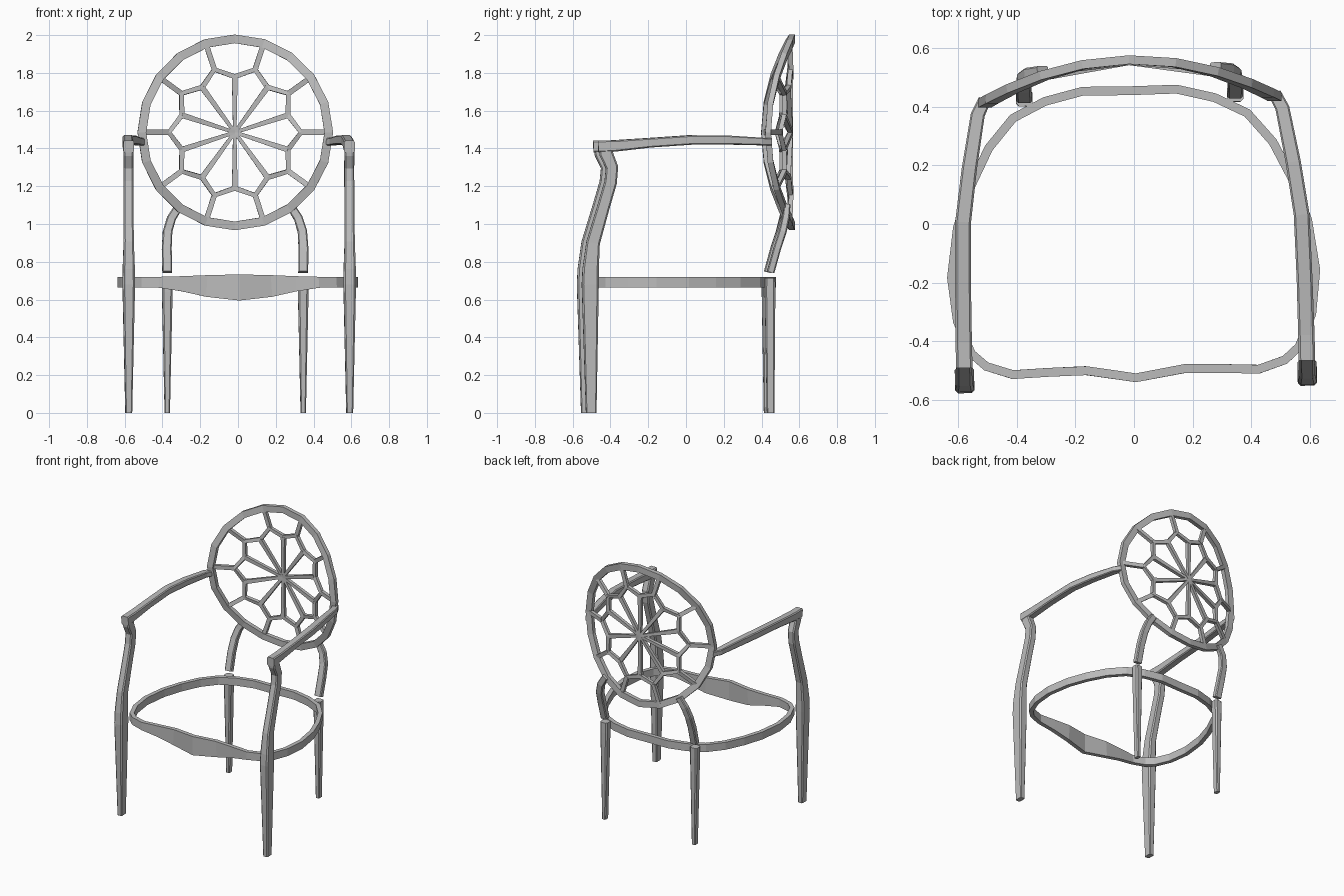
import bpy, bmesh, math
from mathutils import Vector, Matrix

if "Cube" in bpy.data.objects:
    bpy.data.objects.remove(bpy.data.objects["Cube"], do_unlink=True)

grey = bpy.data.materials.new("frame_grey")
grey.use_nodes = True
grey.diffuse_color = (0.5, 0.5, 0.5, 1)
grey.node_tree.nodes["Principled BSDF"].inputs["Base Color"].default_value = (0.5, 0.5, 0.5, 1)

# The whole chair stands turned by a hair
TURN = Matrix.Translation((-0.005, 0, 0)) @ Matrix.Rotation(0.022, 4, 'Z')
Y, Z = Vector((0, 1, 0)), Vector((0, 0, 1))


def section(a, b, chamfer):
    """Rectangle of half sizes a, b, with cut corners if chamfer > 0."""
    out = []
    c = chamfer * min(a, b)
    for sx, sy in ((1, 1), (-1, 1), (-1, -1), (1, -1)):
        if c:
            pair = [(sx * a, sy * (b - c)), (sx * (a - c), sy * b)]
            out += pair if sx == sy else pair[::-1]
        else:
            out.append((sx * a, sy * b))
    return out


def add_bar(bm, path, ref, closed=False, chamfer=0.0):
    """Sweep a bar along path rows of (x, y, z, half_a, half_b)."""
    pts = [Vector(p[:3]) for p in path]
    n = len(pts)
    rings = []
    for i, p in enumerate(pts):
        if closed:
            t = pts[(i + 1) % n] - pts[i - 1]
        else:
            t = pts[min(i + 1, n - 1)] - pts[max(i - 1, 0)]
        t.normalize()
        side = t.cross(ref).normalized()
        other = side.cross(t)
        rings.append([bm.verts.new(TURN @ (p + side * u + other * v))
                      for u, v in section(path[i][3], path[i][4], chamfer)])
    m = len(rings[0])
    for i in range(n if closed else n - 1):
        r, s = rings[i], rings[(i + 1) % n]
        for j in range(m):
            k = (j + 1) % m
            bm.faces.new((r[j], r[k], s[k], s[j]))
    if not closed:
        bm.faces.new(rings[0][::-1])
        bm.faces.new(rings[-1])


def make(name, bars):
    bm = bmesh.new()
    for args in bars:
        add_bar(bm, *args)
    bmesh.ops.recalc_face_normals(bm, faces=bm.faces)
    mesh = bpy.data.meshes.new(name)
    bm.to_mesh(mesh)
    bm.free()
    mesh.materials.append(grey)
    bpy.context.collection.objects.link(bpy.data.objects.new(name, mesh))


def pair(name, path, ref, chamfer=0.0):
    for label, s in (("left", 1), ("right", -1)):
        make(label + "_" + name, [([(s * p[0], *p[1:]) for p in path], ref, False, chamfer)])


# Front legs running up into the arm posts
pair("front_leg", [(0.585, y, z, a, b) for y, z, a, b in (
    (-0.515, 0, 0.018, 0.028), (-0.52, 0.68, 0.033, 0.045), (-0.518, 0.76, 0.032, 0.043),
    (-0.505, 0.9, 0.027, 0.036), (-0.45, 1.09, 0.026, 0.033), (-0.412, 1.22, 0.026, 0.033),
    (-0.405, 1.3, 0.026, 0.033), (-0.435, 1.37, 0.026, 0.036), (-0.437, 1.42, 0.026, 0.04))],
    Y, 0.3)

# Arms
pair("arm", [
    (0.585, -0.478, 1.41, 0.028, 0.032), (0.585, -0.39, 1.413, 0.028, 0.03),
    (0.583, -0.2, 1.43, 0.027, 0.025), (0.578, 0.02, 1.445, 0.027, 0.025),
    (0.553, 0.2, 1.445, 0.026, 0.024), (0.52, 0.385, 1.437, 0.024, 0.02),
    (0.495, 0.435, 1.435, 0.022, 0.019)], Z, 0.25)

# Back legs
pair("back_leg", [(0.36, 0.44, 0, 0.014, 0.02), (0.36, 0.437, 0.64, 0.028, 0.028),
                  (0.36, 0.437, 0.715, 0.028, 0.027)], Y, 0.35)

# Uprights carrying the back
pair("back_upright", [
    (0.36, 0.44, 0.745, 0.026, 0.02), (0.362, 0.475, 0.87, 0.026, 0.02),
    (0.357, 0.505, 0.96, 0.025, 0.02), (0.336, 0.522, 1.03, 0.024, 0.019),
    (0.295, 0.53, 1.095, 0.022, 0.016)], Y, 0.3)

# Seat rail: outline of (x, y, bottom, top), deeper at the front centre
half = [(0, 0.455), (0.16, 0.457), (0.29, 0.425), (0.4, 0.37), (0.485, 0.27), (0.55, 0.14),
        (0.598, 0), (0.622, -0.17), (0.605, -0.32), (0.56, -0.43), (0.51, -0.475),
        (0.42, -0.505), (0.3, -0.5), (0.17, -0.497), (0, -0.525)]
outline = half + [(-x, y) for x, y in half[-2:0:-1]]
rail = []
for x, y in outline:
    dip = max(0, math.cos(min(abs(x) / 0.48, 1) * math.pi) + 1) / 2 if y < -0.46 else 0
    low, high = 0.665 - 0.07 * dip, 0.72 + 0.013 * dip
    rail.append((x, y, (low + high) / 2, 0.015, (high - low) / 2))
make("seat_rail", [(rail, Z, True)])


# Round back, bowed about a vertical axis
def on_back(radius, degrees, a, b, dy=0.0):
    t = math.radians(degrees)
    x = radius * math.cos(t)
    return (x, 0.561 - 0.56 * x * x + dy, 1.485 + radius * math.sin(t), a, b)


make("back_ring", [([on_back(0.495, 18 * i, 0.023, 0.015) for i in range(20)], Y, True)])

# Lattice: spokes, zigzag rosette and struts out to the ring
INNER, OUTER = 0.295, 0.35
bars = []
for i in range(10):
    a = 36 * i
    bars.append(([on_back(0, 0, 0.009, 0.012, -0.006),
                  on_back(INNER, a + 18, 0.015, 0.012, -0.006)], Y))
    bars.append(([on_back(OUTER - 0.006, a, 0.014, 0.012), on_back(0.485, a, 0.014, 0.012)], Y))
rosette = [on_back(OUTER if i % 2 == 0 else INNER, 18 * i, 0.014, 0.012, -0.003)
           for i in range(20)]
bars.append((rosette, Y, True))
make("back_lattice", bars)
